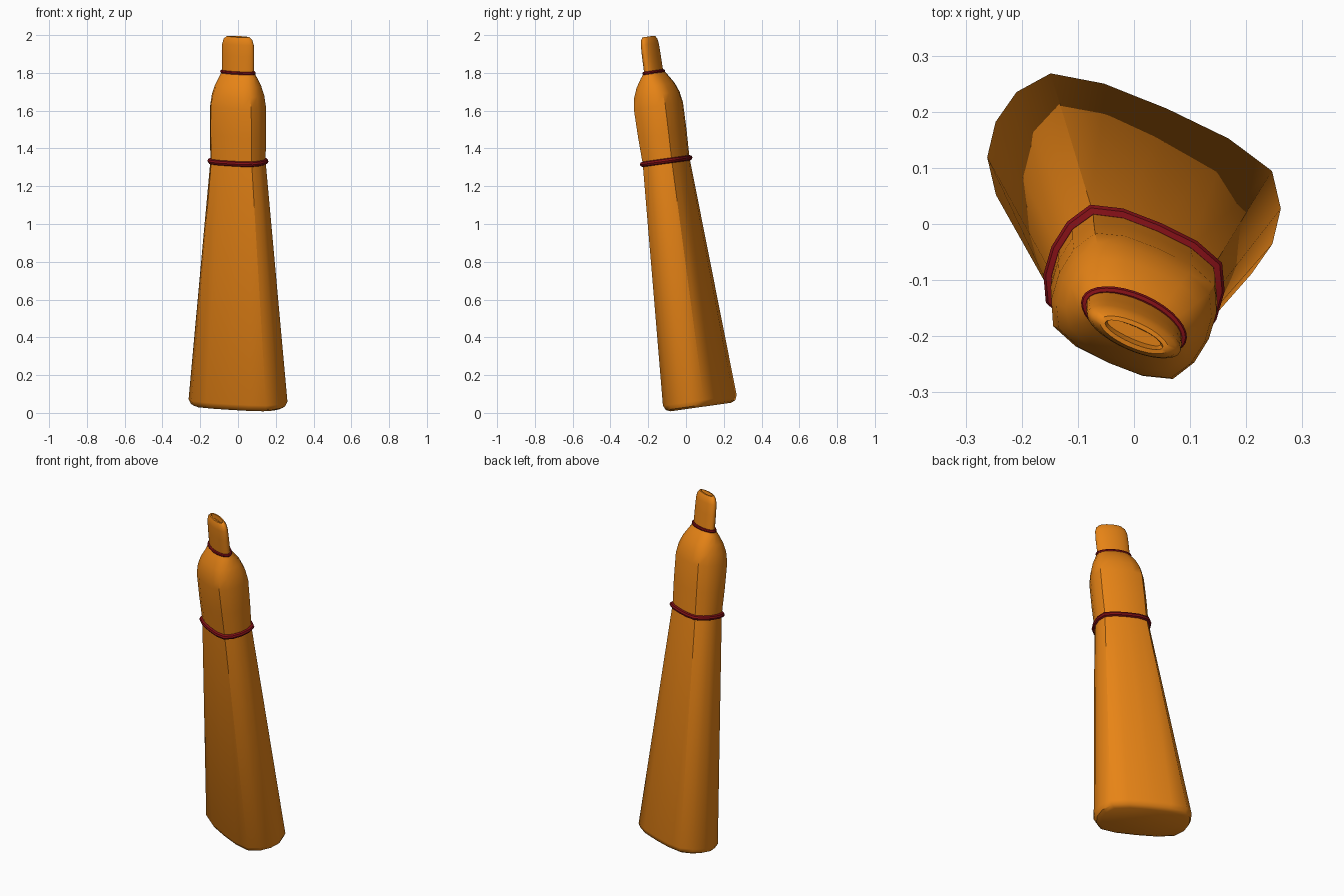
import bpy, bmesh
from math import sin, cos, pi, radians
from mathutils import Matrix

if "Cube" in bpy.data.objects:
    bpy.data.objects.remove(bpy.data.objects["Cube"])

# Shared frame: leaning axis, cross-section twisted about it
FRAME = (Matrix.Translation((0, 0.078, 0.031)) @ Matrix.Rotation(radians(8), 4, 'X')
         @ Matrix.Rotation(radians(-24), 4, 'Z'))


def material(name, rgb):
    m = bpy.data.materials.new(name)
    m.diffuse_color = (*rgb, 1)
    m.use_nodes = True
    m.node_tree.nodes["Principled BSDF"].inputs["Base Color"].default_value = m.diffuse_color
    return m


ORANGE = material("orange", (0.80, 0.23, 0.008))
RED = material("dark_red", (0.22, 0.005, 0.008))
QUARTER = [(1, 0), (.955, .44), (.8, .82), (.45, .97)]
BOXY = (QUARTER + [(0, 1)] + [(-x, y) for x, y in QUARTER[:0:-1]])
BOXY = BOXY + [(-x, -y) for x, y in BOXY]


def section(roundness, n=16):
    """Unit outline: soft box (0) to ellipse (1)."""
    out = []
    for i in range(n):
        a = 2 * pi * i / n
        if roundness >= 1:
            out.append((cos(a), sin(a)))
        else:
            bx, by = BOXY[i]
            out.append((bx + (cos(a) - bx) * roundness, by + (sin(a) - by) * roundness))
    return out


def loft(name, rings, mat, n=16, closed=False):
    """rings: (height, half width, half depth, roundness)"""
    bm = bmesh.new()
    loops = [[bm.verts.new((x * u, y * v, s)) for x, y in section(r, n)]
             for s, u, v, r in rings]
    pairs = list(zip(loops, loops[1:]))
    if closed:
        pairs.append((loops[-1], loops[0]))
    for a, b in pairs:
        for i in range(n):
            j = (i + 1) % n
            bm.faces.new((a[i], a[j], b[j], b[i]))
    if not closed:
        bm.faces.new(loops[0][::-1])
        bm.faces.new(loops[-1])
    bmesh.ops.recalc_face_normals(bm, faces=bm.faces)
    me = bpy.data.meshes.new(name)
    bm.to_mesh(me)
    bm.free()
    me.materials.append(mat)
    ob = bpy.data.objects.new(name, me)
    bpy.context.collection.objects.link(ob)
    ob.matrix_world = FRAME
    bpy.ops.object.select_all(action='DESELECT')
    ob.select_set(True)
    bpy.context.view_layer.objects.active = ob
    bpy.ops.object.shade_smooth_by_angle(angle=radians(40))
    return ob


def band(name, s, u, v, roundness, r, n=16):
    """Rounded cord hugging the section at height s."""
    rings = [(s + r * sin(2 * pi * k / 8), u + r * cos(2 * pi * k / 8),
              v + r * cos(2 * pi * k / 8), roundness) for k in range(8)]
    return loft(name, rings, RED, n, closed=True)


# Long tapered lower body with rounded base edge
loft("lower_body", [(0, .235, .115, 0), (.01, .258, .135, 0), (.035, .27, .146, 0),
                    (1.32, .146, .103, 0)], ORANGE)

# Upper body with shoulder closing to the neck
loft("upper_body", [(1.31, .146, .103, 0), (1.46, .148, .109, 0), (1.61, .146, .112, 0),
                    (1.67, .138, .104, .1), (1.72, .124, .087, .3), (1.765, .105, .060, .6),
                    (1.795, .090, .038, .95)], ORANGE)

# Flat tip with a shallow recess on top
loft("tip", [(1.785, .091, .038, 1), (1.88, .092, .036, 1), (1.94, .090, .034, 1),
             (1.965, .082, .030, 1), (1.980, .066, .023, 1), (1.981, .056, .015, 1),
             (1.955, .052, .011, 1)], ORANGE, n=32)

# Bands
band("lower_band", 1.315, .147, .104, 0, .014)
band("neck_band", 1.79, .092, .040, 1, .009, n=32)
